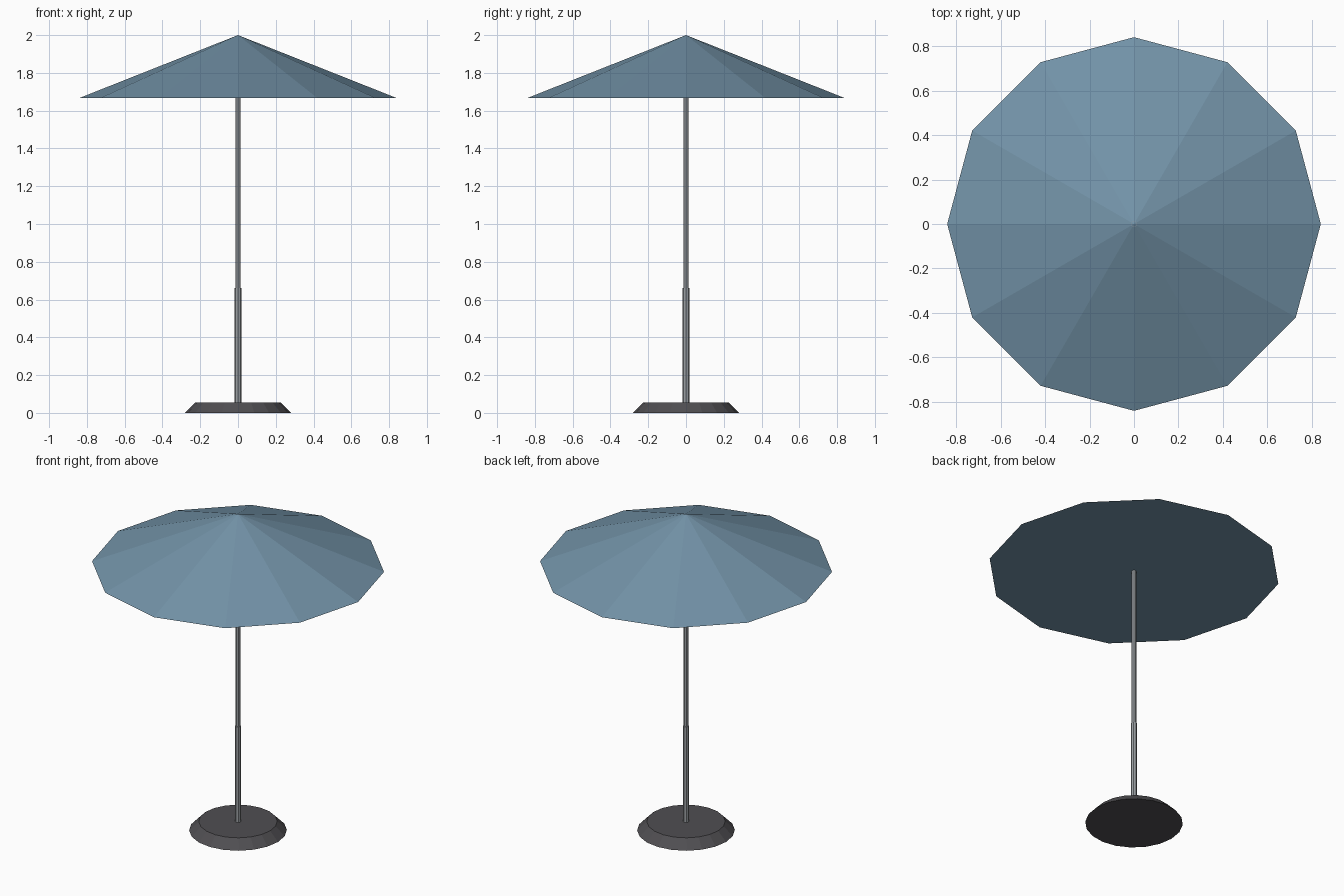
import bpy
import math

cube = bpy.data.objects.get("Cube")
if cube:
    bpy.data.objects.remove(cube, do_unlink=True)


def material(name, rgb):
    mat = bpy.data.materials.new(name)
    mat.use_nodes = True
    colour = (*rgb, 1.0)
    mat.diffuse_color = colour
    mat.node_tree.nodes["Principled BSDF"].inputs["Base Color"].default_value = colour
    return mat


def tapered(name, sides, r_bottom, r_top, z_bottom, z_top, mat):
    """Closed, upright cylinder or cone between two heights."""
    bpy.ops.mesh.primitive_cone_add(
        vertices=sides, radius1=r_bottom, radius2=r_top,
        depth=z_top - z_bottom, location=(0, 0, (z_bottom + z_top) / 2))
    obj = bpy.context.object
    obj.name = name
    obj.data.materials.append(mat)
    return obj


fabric = material("slate blue fabric", (0.17, 0.29, 0.39))
metal = material("grey metal", (0.33, 0.35, 0.37))
stone = material("dark grey stone", (0.08, 0.077, 0.084))

# Weighted foot
foot = tapered("base", 20, 0.28, 0.225, 0.0, 0.056, stone)

# Pole: thick lower sleeve and thin upper tube
tapered("lower_pole", 8, 0.018, 0.018, 0.05, 0.66, metal)
tapered("upper_pole", 8, 0.0135, 0.0135, 0.64, 1.995, metal)

# Twelve-panel canopy with a flat underside
tapered("canopy", 12, 0.84, 0.0, 1.667, 2.0, fabric)
